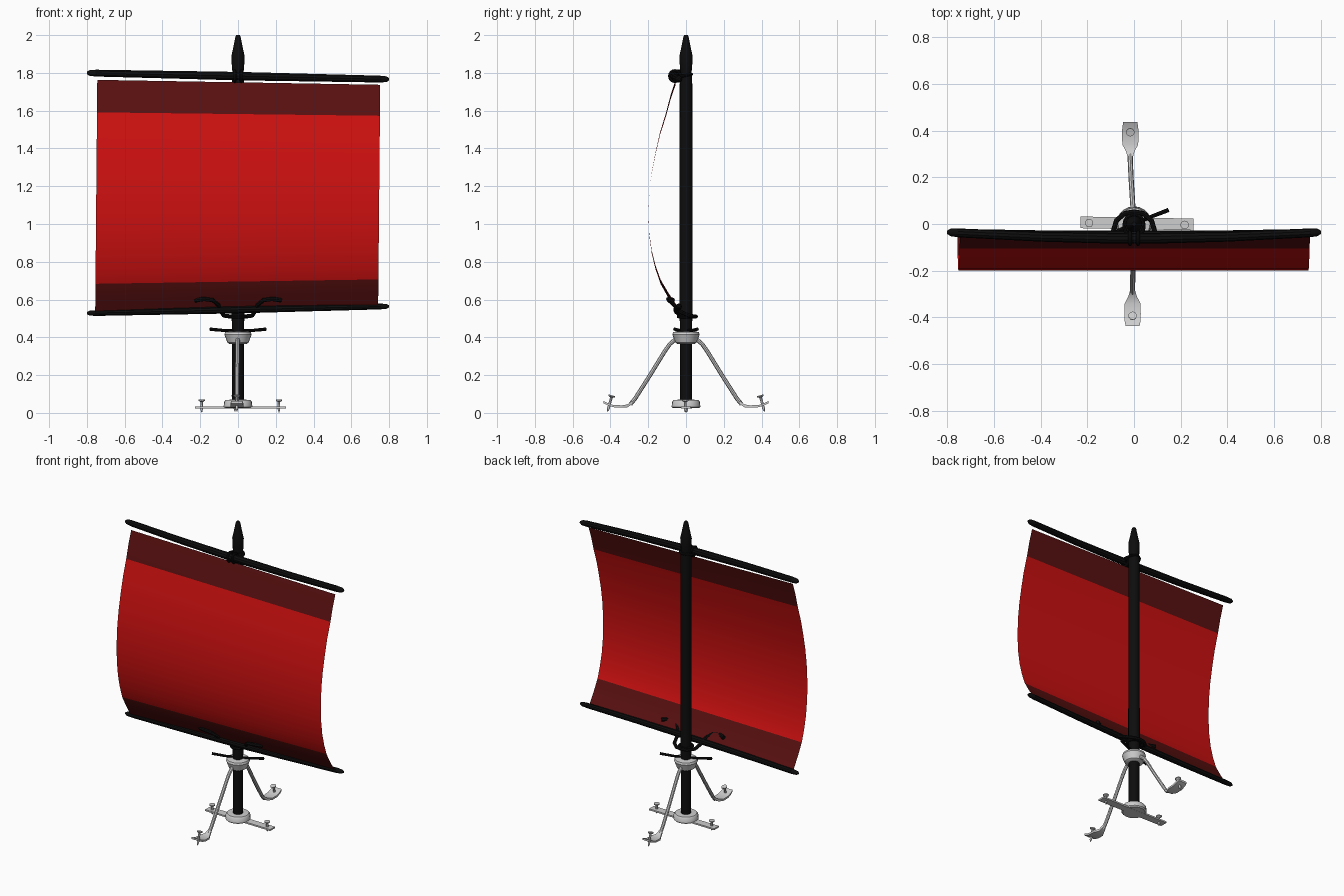
import bpy, bmesh, math
from mathutils import Vector

if "Cube" in bpy.data.objects:
    bpy.data.objects.remove(bpy.data.objects["Cube"])


def material(name, rgb):
    m = bpy.data.materials.new(name)
    m.diffuse_color = (*rgb, 1)
    m.use_nodes = True
    m.node_tree.nodes["Principled BSDF"].inputs["Base Color"].default_value = m.diffuse_color
    return m


RED = material("sail_red", (0.60, 0.005, 0.005))
DARK_RED = material("dark_red", (0.10, 0.005, 0.005))
BLACK = material("black", (0.004, 0.004, 0.004))
GREY = material("light_grey", (0.62, 0.62, 0.62))


def finish(obj, mat, angle=35):
    obj.data.materials.append(mat)
    bpy.ops.object.select_all(action='DESELECT')
    obj.select_set(True)
    bpy.context.view_layer.objects.active = obj
    bpy.ops.object.shade_smooth_by_angle(angle=math.radians(angle))
    return obj


def from_bmesh(name, bm, mat, angle=35):
    bmesh.ops.recalc_face_normals(bm, faces=bm.faces)
    me = bpy.data.meshes.new(name)
    bm.to_mesh(me)
    bm.free()
    obj = bpy.data.objects.new(name, me)
    bpy.context.collection.objects.link(obj)
    return finish(obj, mat, angle)


def loft(bm, rings):
    """Skin a list of equal-length vertex rings and cap both ends."""
    rows = [[bm.verts.new(p) for p in r] for r in rings]
    n = len(rows[0])
    for a, b in zip(rows, rows[1:]):
        for i in range(n):
            bm.faces.new((a[i], a[(i + 1) % n], b[(i + 1) % n], b[i]))
    bm.faces.new(rows[0][::-1])
    bm.faces.new(rows[-1])


def tube(name, points, radii, mat, sides=8, up=(0, 0, 1)):
    """Sweep a round section along points; radii is one number or one per point."""
    pts = [Vector(p) for p in points]
    if not isinstance(radii, (list, tuple)):
        radii = [radii] * len(pts)
    rings = []
    for i, p in enumerate(pts):
        t = (pts[min(i + 1, len(pts) - 1)] - pts[max(i - 1, 0)]).normalized()
        u = t.cross(Vector(up)).normalized()
        v = u.cross(t)
        rings.append([p + radii[i] * (u * math.cos(a) + v * math.sin(a))
                      for a in (2 * math.pi * k / sides for k in range(sides))])
    bm = bmesh.new()
    loft(bm, rings)
    return from_bmesh(name, bm, mat)


def lathe(name, profile, mat, sides=16, at=(0, 0)):
    pts = [(at[0], at[1], z) for r, z in profile]
    rings = [[(p[0] + r * math.cos(2 * math.pi * k / sides),
               p[1] + r * math.sin(2 * math.pi * k / sides), p[2])
              for k in range(sides)] for p, (r, z) in zip(pts, profile)]
    bm = bmesh.new()
    loft(bm, rings)
    return from_bmesh(name, bm, mat)


def ring(name, loc, major, minor, rot, mat):
    bpy.ops.mesh.primitive_torus_add(location=loc, rotation=rot, major_radius=major,
                                     minor_radius=minor, major_segments=16, minor_segments=8)
    bpy.context.object.name = name
    return finish(bpy.context.object, mat)


# Mast and pointed finial
lathe("mast", [(0.032, 0.03), (0.032, 0.45), (0.035, 0.55), (0.033, 1.8)], BLACK)
lathe("finial", [(0.012, 1.72), (0.032, 1.82), (0.035, 1.89), (0.028, 1.92),
                 (0.014, 1.99), (0.009, 2.0)], BLACK, 12)

# Yards: tapered, slightly bowed spars with pointed ends
xs = [-0.80, -0.785, -0.75, -0.4, -0.1, 0.1, 0.4, 0.75, 0.785, 0.80]
rad = [0.007, 0.016, 0.019, 0.021, 0.023, 0.023, 0.021, 0.019, 0.016, 0.007]
tube("upper_yard", [(x, -0.035 - 0.026 * (1 - (x / 0.8) ** 2), 1.783 - 0.021 * x)
                    for x in xs], rad, BLACK, 10)
tube("lower_yard", [(x, -0.036 - 0.012 * (1 - (x / 0.8) ** 2), 0.546 + 0.023 * x)
                    for x in xs], [r * 0.85 for r in rad], BLACK, 10)

# Sail: bowed sheet with dark hems at top and bottom
profile = [(-0.055, 1.75), (-0.082, 1.67), (-0.105, 1.582), (-0.137, 1.48), (-0.160, 1.38),
           (-0.180, 1.28), (-0.193, 1.18), (-0.199, 1.06), (-0.195, 0.95), (-0.181, 0.85),
           (-0.161, 0.77), (-0.135, 0.695), (-0.095, 0.625), (-0.045, 0.548)]
bm = bmesh.new()
rows = []
for y, z in profile:
    f = (z - 0.55) / 1.2
    rows.append([bm.verts.new((x * 0.749 - 0.007 + 0.011 * f, y,
                               z + x * (0.015 - 0.028 * f))) for x in (-1, -0.5, 0, 0.5, 1)])
for j, (a, b) in enumerate(zip(rows, rows[1:])):
    for i in range(4):
        face = bm.faces.new((a[i], a[i + 1], b[i + 1], b[i]))
        face.material_index = 1 if j < 2 or j >= 11 else 0
sail = from_bmesh("sail", bm, RED)
sail.data.materials.append(DARK_RED)

# Lashings joining yards to mast
for s in (-1, 1):
    ring("upper_lashing", (0.017 * s, -0.058, 1.783), 0.029, 0.008, (0, math.pi / 2, 0), BLACK)
ring("mast_lashing", (0, -0.012, 1.785), 0.042, 0.008, (0.2, 0, 0), BLACK)
ring("lower_lashing", (0, 0, 0.51), 0.04, 0.009, (0, 0, 0), BLACK)

# Curved horn passing behind the mast and flaring out at the front
half = [(0.04, 0.045, 0.51), (0.075, 0.015, 0.515), (0.088, -0.03, 0.535), (0.105, -0.065, 0.572),
        (0.135, -0.09, 0.597), (0.18, -0.095, 0.603), (0.228, -0.07, 0.597)]
horn = [(-x, y, z) for x, y, z in reversed(half)] + [(0, 0.052, 0.51)] + half
tube("mast_horn", horn, [0.013] + [0.011] * (len(horn) - 2) + [0.013], BLACK)

# Cleat bar through the mast
tube("cleat_bar", [(-0.148, -0.06, 0.443), (-0.07, -0.03, 0.436), (0.07, 0.03, 0.436),
                   (0.148, 0.06, 0.443)], [0.009, 0.008, 0.008, 0.009], BLACK)

# Collar and base cup
lathe("collar", [(0.045, 0.365), (0.056, 0.372), (0.072, 0.415), (0.068, 0.428),
                 (0.04, 0.432)], GREY, 20)
lathe("base_cup", [(0.068, 0.025), (0.076, 0.032), (0.074, 0.058), (0.066, 0.068),
                   (0.04, 0.07)], GREY, 20)

# Flat crossbar under the base
bm = bmesh.new()
loft(bm, [[(x, c - 0.025, 0.024), (x, c + 0.025, 0.024), (x, c + 0.025, 0.034),
           (x, c - 0.025, 0.034)] for x, c in ((-0.228, 0.007), (0.255, -0.002))])
from_bmesh("base_crossbar", bm, GREY)


def screw(low, high):
    a, b = Vector(low), Vector(high)
    d = (b - a).normalized()
    tube("screw", [a, a + d * 0.015, b - d * 0.012, b - d * 0.006, b],
         [0.002, 0.007, 0.007, 0.018, 0.018], GREY, 10, up=(1, 0, 0))


for x, y in ((-0.192, 0.004), (0.217, -0.004)):
    screw((x, y, 0.003), (x, y, 0.07))

# Bent legs with flattened feet, one at the back and one at the front
for s, cx in ((1, -0.016), (-1, -0.006)):
    path = [(0.055, 0.39), (0.085, 0.365), (0.11, 0.33), (0.19, 0.2), (0.27, 0.075), (0.295, 0.045)]
    tube("leg", [(cx * min(1, y / 0.25), s * y, z) for y, z in path], 0.011, GREY)
    foot = [(0.285, 0.055, 0.011, 0.009), (0.31, 0.037, 0.018, 0.008), (0.34, 0.034, 0.034, 0.006),
            (0.385, 0.036, 0.035, 0.006), (0.415, 0.046, 0.034, 0.006), (0.436, 0.056, 0.03, 0.006)]
    bm = bmesh.new()
    loft(bm, [[(cx - w, s * y, z - h), (cx + w, s * y, z - h), (cx + w, s * y, z + h),
               (cx - w, s * y, z + h)] for y, z, w, h in foot])
    from_bmesh("foot", bm, GREY)
    screw((cx, s * 0.415, 0.008), (cx, s * 0.392, 0.093))
